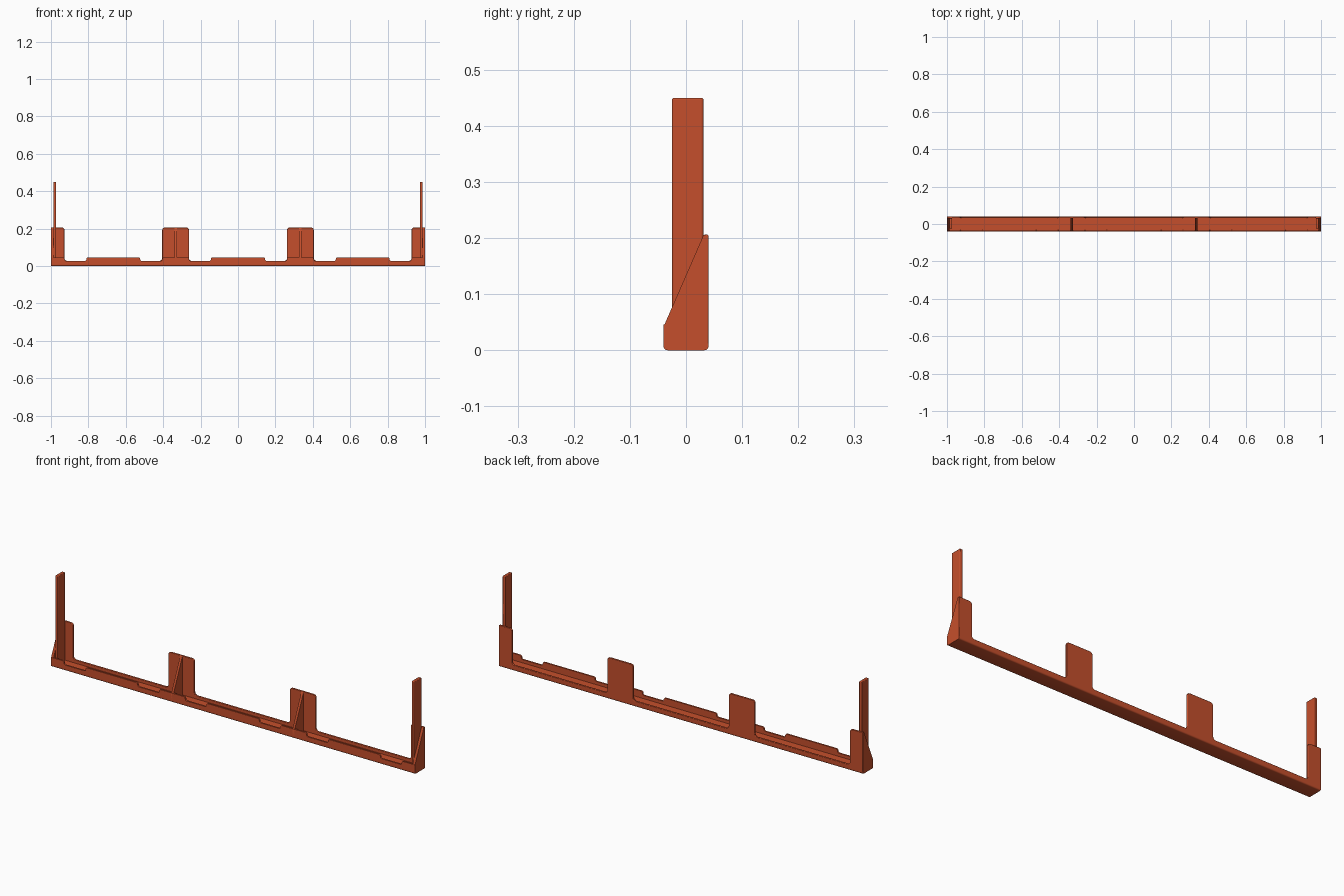
import bpy, bmesh, math
from mathutils import Vector

if "Cube" in bpy.data.objects:
    bpy.data.objects.remove(bpy.data.objects["Cube"])

mat = bpy.data.materials.new("burnt orange")
mat.diffuse_color = (0.56, 0.078, 0.025, 1)
mat.use_nodes = True
mat.node_tree.nodes["Principled BSDF"].inputs["Base Color"].default_value = mat.diffuse_color


def rounded(pts, steps=4):
    """Turn (u, v, radius) corners into an outline with filleted corners."""
    out = []
    for i, (u, v, r) in enumerate(pts):
        p = Vector((u, v))
        if r == 0:
            out.append(p)
            continue
        a = (Vector(pts[i - 1][:2]) - p).normalized()
        b = (Vector(pts[(i + 1) % len(pts)][:2]) - p).normalized()
        half = a.angle(b) / 2
        d = r / math.tan(half)
        s, e = p + a * d, p + b * d
        for k in range(steps + 1):
            t = k / steps
            # conic arc weighted to be circular
            w = math.sin(half)
            den = (1 - t) ** 2 + 2 * w * t * (1 - t) + t * t
            out.append((s * (1 - t) ** 2 + p * 2 * w * t * (1 - t) + e * t * t) / den)
    return out


def prism(name, pts, axis, lo, hi, bevel=0):
    """Extrude an outline along x (outline in y,z) or y (outline in x,z)."""
    bm = bmesh.new()
    place = (lambda p, c: (c, p.x, p.y)) if axis == "x" else (lambda p, c: (p.x, c, p.y))
    outline = rounded(pts)
    face = bm.faces.new([bm.verts.new(place(p, lo)) for p in outline])
    ext = bmesh.ops.extrude_face_region(bm, geom=[face])
    vec = Vector((hi - lo, 0, 0)) if axis == "x" else Vector((0, hi - lo, 0))
    bmesh.ops.translate(bm, vec=vec,
                        verts=[g for g in ext["geom"] if isinstance(g, bmesh.types.BMVert)])
    bmesh.ops.recalc_face_normals(bm, faces=bm.faces)
    me = bpy.data.meshes.new(name)
    bm.to_mesh(me)
    bm.free()
    me.materials.append(mat)
    ob = bpy.data.objects.new(name, me)
    bpy.context.collection.objects.link(ob)
    if bevel:
        mod = ob.modifiers.new("soft_edges", "BEVEL")
        mod.width, mod.segments = bevel, 2
        mod.limit_method, mod.angle_limit = "ANGLE", math.radians(50)
    bpy.ops.object.select_all(action="DESELECT")
    bpy.context.view_layer.objects.active = ob
    ob.select_set(True)
    bpy.ops.object.shade_smooth_by_angle(angle=math.radians(35))
    return ob


def skyline(spans, low, high, r, base):
    """Closed outline along x with raised spans above a low edge."""
    pts = [(-1, base, 0)]
    for x0, x1 in spans:
        if x0 <= -1:
            pts.append((-1, high, 0))
        else:
            pts += [(x0, low, r), (x0, high, r)]
        if x1 >= 1:
            pts.append((1, high, 0))
        else:
            pts += [(x1, high, r), (x1, low, r)]
    return pts + [(1, base, 0)]


tabs = [(-1, -0.928), (-0.405, -0.262), (0.262, 0.405), (0.928, 1)]
raised = [(-0.81, -0.523), (-0.145, 0.145), (0.523, 0.81)]

# Tray floor with rounded lower edges
prism("floor", [(-0.04, 0, 0.007), (0.04, 0, 0.007), (0.04, 0.012, 0), (-0.04, 0.012, 0)],
      "x", -1, 1)

# Back wall with four tall tabs
prism("back_wall", skyline(tabs, 0.028, 0.206, 0.014, 0.008), "y", 0.031, 0.04, 0.002)

# Front lip with shallow notches
prism("front_lip", skyline(sorted(tabs + raised), 0.028, 0.046, 0.008, 0.008),
      "y", -0.04, -0.032)

# Triangular gussets behind the tabs, and the end plates
brace = [(-0.04, 0.008, 0), (0.035, 0.008, 0), (0.035, 0.205, 0), (0.031, 0.205, 0),
         (-0.04, 0.042, 0)]
end_plate = [(-0.04, 0, 0.007), (0.04, 0, 0.007), (0.04, 0.008, 0)] + brace[1:]
for side, s in (("left", -1), ("right", 1)):
    c = s * 0.333
    prism(side + "_gusset", brace, "x", c - 0.006, c + 0.006)
    prism(side + "_end_plate", end_plate, "x", *sorted((s * 0.987, s)))
    # Tall upright post just inside the end plate
    prism(side + "_post", [(-0.025, 0.008, 0), (0.031, 0.008, 0), (0.031, 0.45, 0.004),
                           (-0.025, 0.45, 0.004)],
          "x", *sorted((s * 0.972, s * 0.9875)), 0.003)
